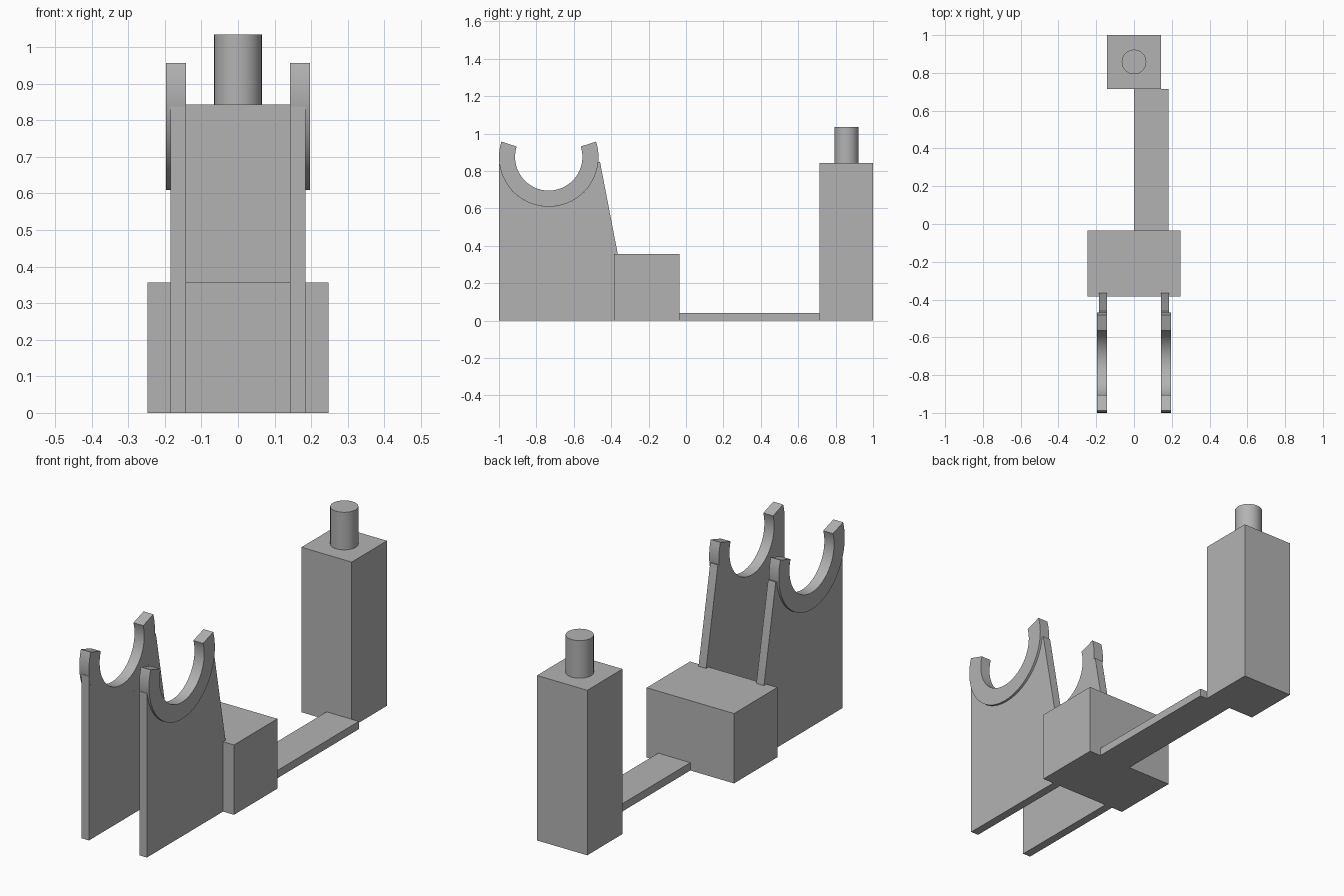
import bpy
import bmesh
from math import sin, cos, radians

default = bpy.data.objects.get("Cube")
if default:
    bpy.data.objects.remove(default, do_unlink=True)

grey = bpy.data.materials.new("plain grey")
grey.use_nodes = True
colour = (0.45, 0.45, 0.45, 1)
grey.diffuse_color = colour
grey.node_tree.nodes["Principled BSDF"].inputs["Base Color"].default_value = colour


def extrude(name, profile, x0, x1):
    """Solid from a (y, z) profile, running along x from x0 to x1."""
    bm = bmesh.new()
    face = bm.faces.new([bm.verts.new((x0, y, z)) for y, z in profile])
    new = bmesh.ops.extrude_face_region(bm, geom=[face])["geom"]
    moved = [v for v in new if isinstance(v, bmesh.types.BMVert)]
    bmesh.ops.translate(bm, verts=moved, vec=(x1 - x0, 0, 0))
    bmesh.ops.recalc_face_normals(bm, faces=bm.faces)
    mesh = bpy.data.meshes.new(name)
    bm.to_mesh(mesh)
    bm.free()
    obj = bpy.data.objects.new(name, mesh)
    bpy.context.collection.objects.link(obj)
    mesh.materials.append(grey)
    return obj


def box(name, x0, x1, y0, y1, height):
    return extrude(name, [(y0, 0), (y1, 0), (y1, height), (y0, height)], x0, x1)


def arc(radius, start, end, steps=48):
    """Points around the cradle centre, angles in degrees."""
    angles = [radians(start + (end - start) * i / steps) for i in range(steps + 1)]
    return [(-0.734 + radius * cos(a), 0.875 + radius * sin(a)) for a in angles]


def smooth(obj):
    bpy.ops.object.select_all(action="DESELECT")
    obj.select_set(True)
    bpy.context.view_layer.objects.active = obj
    bpy.ops.object.shade_smooth_by_angle(angle=radians(30))


# Pair of cradle supports, each a plate with an open ring on top
outer, inner = 0.266, 0.18
plate = [(-1, 0), (-0.365, 0), (-0.365, 0.357), (-0.46, 0.85)]
plate += arc(outer, -6, -172) + [(-1, 0.838)]
ring = arc(outer, 18, -198) + arc(inner, -198, 18)
for side, label in ((1, "left"), (-1, "right")):
    smooth(extrude(label + "_support_plate", plate, side * 0.142, side * 0.185))
    smooth(extrude(label + "_cradle_ring", ring, side * 0.142, side * 0.197))

# Base block, connecting strip and rear tower
box("base_block", -0.247, 0.247, -0.385, -0.035, 0.357)
box("connecting_strip", 0, 0.182, -0.035, 0.715, 0.04)
box("rear_tower", -0.142, 0.142, 0.715, 1, 0.843)

# Round peg on the tower
bpy.ops.mesh.primitive_cylinder_add(vertices=64, radius=0.065, depth=0.192,
                                    location=(0, 0.858, 0.939))
peg = bpy.context.object
peg.name = "tower_peg"
peg.data.materials.append(grey)
smooth(peg)
